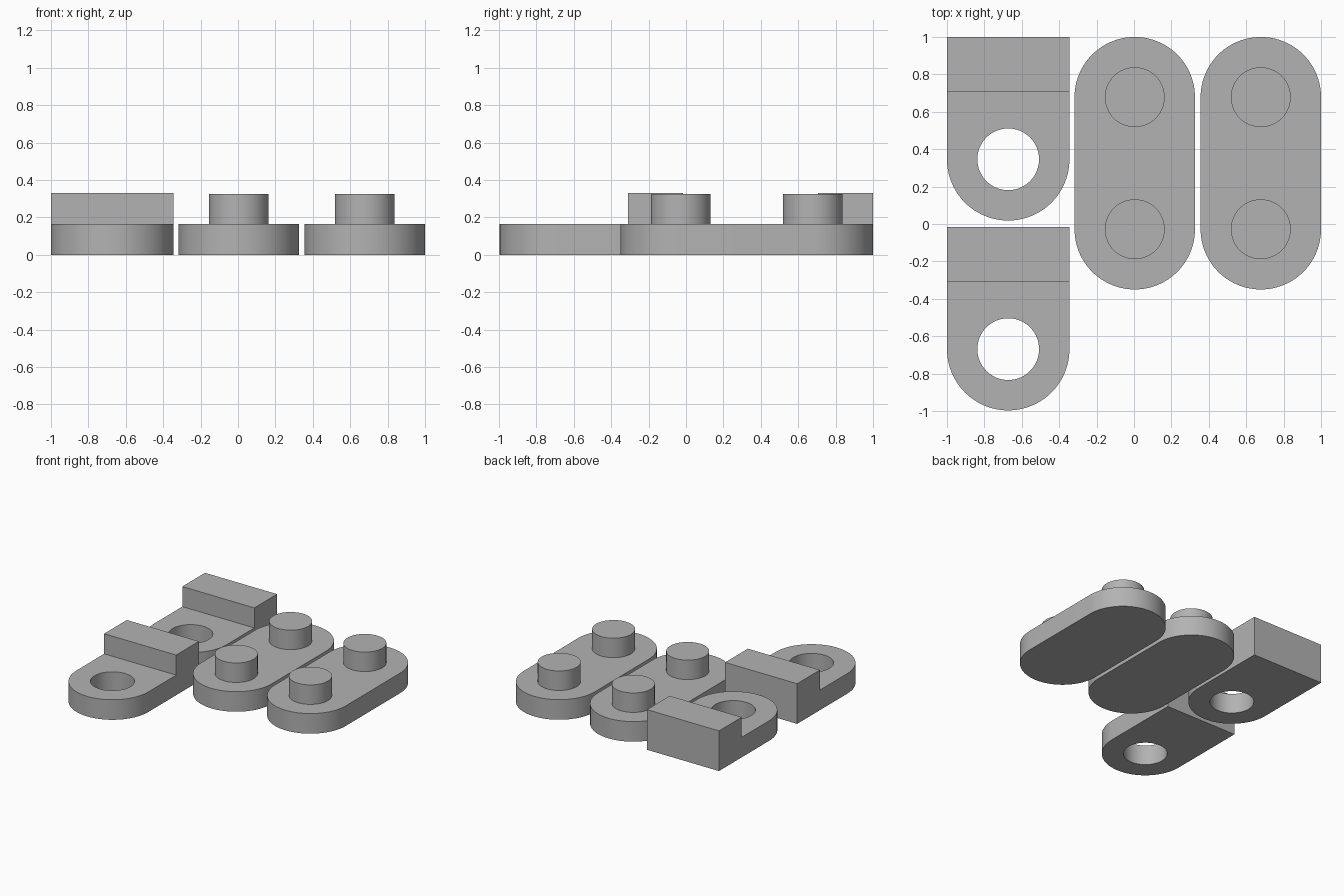
import bpy, bmesh, math
from mathutils import Vector

if "Cube" in bpy.data.objects:
    bpy.data.objects.remove(bpy.data.objects["Cube"])

grey = bpy.data.materials.new("plain grey")
grey.diffuse_color = (0.45, 0.45, 0.45, 1)
grey.use_nodes = True
grey.node_tree.nodes["Principled BSDF"].inputs["Base Color"].default_value = grey.diffuse_color

PLATE_H = 0.165


def arc(cx, cy, r, start, end, n):
    return [(cx + r * math.cos(math.radians(start + (end - start) * i / n)),
             cy + r * math.sin(math.radians(start + (end - start) * i / n)))
            for i in range(n + 1)]


def circle(cx, cy, r, n=64):
    return arc(cx, cy, r, 0, 360, n)[:-1]


def lift(bm, faces, height):
    """Extrude faces upward and return the new top faces."""
    out = bmesh.ops.extrude_face_region(bm, geom=faces)["geom"]
    bmesh.ops.translate(bm, vec=(0, 0, height),
                        verts=[g for g in out if isinstance(g, bmesh.types.BMVert)])
    return [g for g in out if isinstance(g, bmesh.types.BMFace)]


def stepped_plate(name, flat_loops, raised_loops, top):
    """Plate filled between flat_loops, with raised_loops carried on up to top."""
    bm = bmesh.new()
    edges = []
    for loop in flat_loops:
        vs = [bm.verts.new((x, y, 0)) for x, y in loop]
        edges += [bm.edges.new((vs[i - 1], vs[i])) for i in range(len(vs))]
    bmesh.ops.triangle_fill(bm, edges=edges, use_beauty=True, normal=(0, 0, 1))
    raised = bm.faces.layers.int.new("raised")
    for loop in raised_loops:
        face = bm.faces.new([bm.verts.new((x, y, 0)) for x, y in loop])
        face[raised] = 1
    bmesh.ops.remove_doubles(bm, verts=bm.verts[:], dist=1e-5)

    # Keep the underside, lift the plate, then lift the raised areas further
    bottom = bm.faces[:]
    copies = bmesh.ops.duplicate(bm, geom=bottom)["geom"]
    base = [g for g in copies if isinstance(g, bmesh.types.BMFace)]
    tops = lift(bm, base, PLATE_H)
    lift(bm, [f for f in tops if f[raised]], top - PLATE_H)
    bmesh.ops.remove_doubles(bm, verts=bm.verts[:], dist=1e-5)
    bmesh.ops.recalc_face_normals(bm, faces=bm.faces[:])

    mesh = bpy.data.meshes.new(name)
    bm.to_mesh(mesh)
    bm.free()
    mesh.materials.append(grey)
    obj = bpy.data.objects.new(name, mesh)
    bpy.context.collection.objects.link(obj)
    bpy.ops.object.select_all(action='DESELECT')
    obj.select_set(True)
    bpy.context.view_layer.objects.active = obj
    bpy.ops.object.shade_smooth_by_angle(angle=math.radians(30))


# Pin links: rounded bars with two pegs
R, Y0, Y1 = 0.322, -0.028, 0.678
for side, x in (("middle", 0.004), ("right", 0.678)):
    outline = arc(x, Y1, R, 0, 180, 48) + arc(x, Y0, R, 180, 360, 48)
    pegs = [circle(x, y, 0.16) for y in (Y0, Y1)]
    stepped_plate(side + "_pin_link", [outline] + pegs, pegs, 0.325)

# End tabs: round-nosed plates with a hole and a raised block at the back
X, W = -0.6725, 0.3275
for side, y in (("back", 0.346), ("front", -0.669)):
    step, back = y + 0.359, y + 0.654
    outline = arc(X, y, W, 180, 360, 48) + [(X + W, step), (X - W, step)]
    block = [(X - W, step), (X + W, step), (X + W, back), (X - W, back)]
    stepped_plate(side + "_end_tab", [outline, circle(X, y, 0.165)], [block], 0.33)
